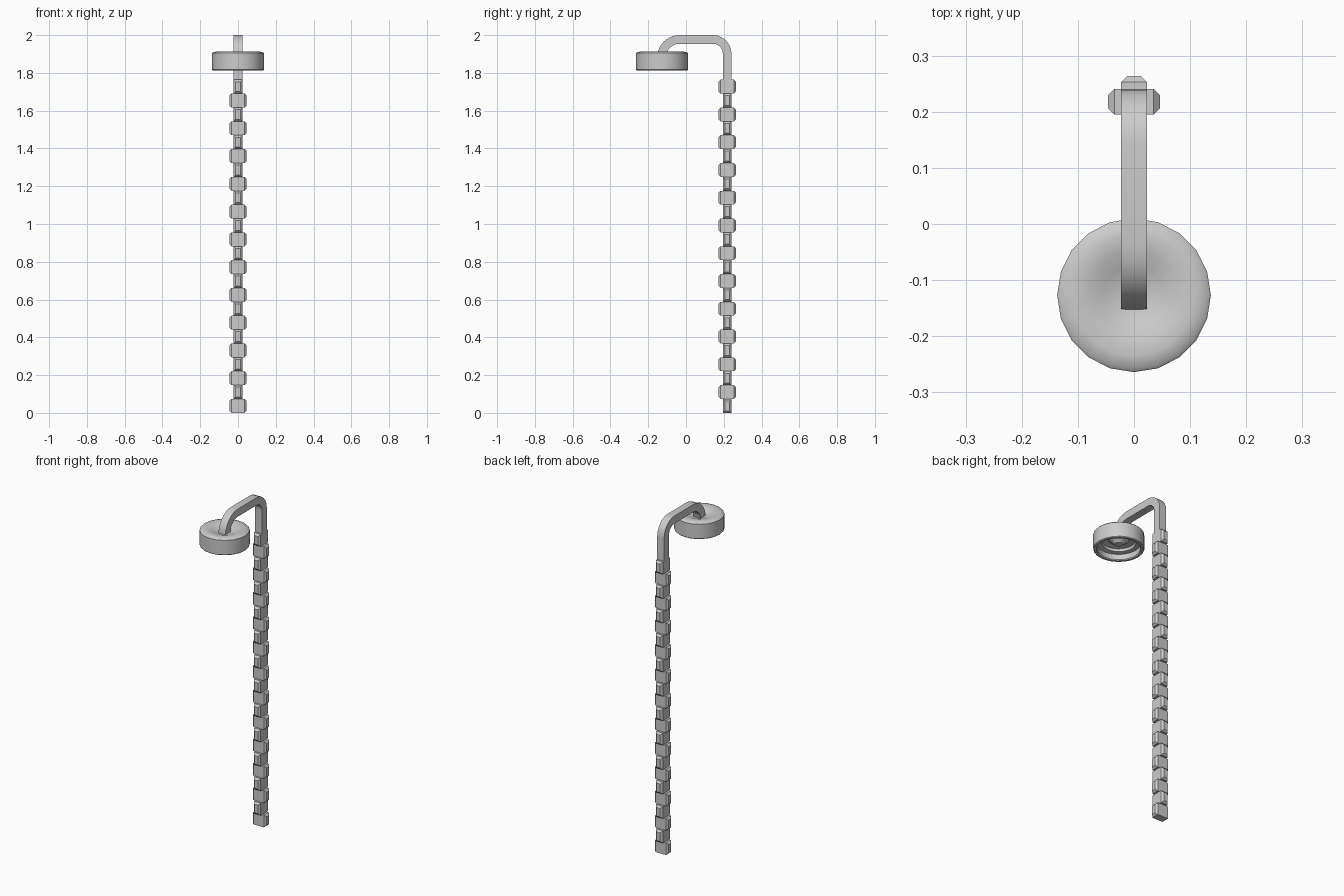
import bpy, bmesh, math
from mathutils import Vector

if "Cube" in bpy.data.objects:
    bpy.data.objects.remove(bpy.data.objects["Cube"])

H = 0.023                 # half thickness of the square tube
Y = 0.218                 # post position
CELL, COUNT = 0.0735, 24  # height and number of the knobbed cells
HEAD_Y = -0.127


def finish(bm, name, angle):
    bmesh.ops.recalc_face_normals(bm, faces=bm.faces)
    mesh = bpy.data.meshes.new(name)
    bm.to_mesh(mesh)
    bm.free()
    ob = bpy.data.objects.new(name, mesh)
    bpy.context.collection.objects.link(ob)
    bpy.ops.object.select_all(action='DESELECT')
    ob.select_set(True)
    bpy.context.view_layer.objects.active = ob
    bpy.ops.object.shade_smooth_by_angle(angle=math.radians(angle))
    return ob


# Path of the tube: (y, z, direction angle of its outer side)
path = [(Y, i * CELL, 0.0) for i in range(COUNT + 1)]


def arc(cy, r, start, steps=6):
    cz = 2.0 - H - r
    for i in range(steps + 1):
        a = math.radians(start + 90 * i / steps)
        path.append((cy + r * math.cos(a), cz + r * math.sin(a), a))


arc(Y - 0.075, 0.075, 0)
arc(-0.035, 0.095, 90)

# Post and curved arm: one square tube swept along the path
bm = bmesh.new()
rings = []
for y, z, a in path:
    c, n = Vector((0, y, z)), Vector((0, math.cos(a), math.sin(a)))
    rings.append([bm.verts.new(c + n * (H * s) + Vector((H * t, 0, 0)))
                  for s, t in ((-1, -1), (-1, 1), (1, 1), (1, -1))])
bumps = []
for i, (lo, hi) in enumerate(zip(rings, rings[1:])):
    for k in range(4):
        f = bm.faces.new((lo[k], lo[(k + 1) % 4], hi[(k + 1) % 4], hi[k]))
        # even cells have knobs on the left and right, odd cells front and back
        if i < COUNT and k % 2 != i % 2:
            bumps.append(f)
bm.faces.new(rings[0])
bm.faces.new(rings[-1])
bmesh.ops.recalc_face_normals(bm, faces=bm.faces)

# Knobs: straight extrusion, then a tapered tip
for f in bumps:
    n = f.normal.copy()
    f = bmesh.ops.extrude_discrete_faces(bm, faces=[f])['faces'][0]
    bmesh.ops.translate(bm, verts=f.verts, vec=n * 0.012)
    f = bmesh.ops.extrude_discrete_faces(bm, faces=[f])['faces'][0]
    c = f.calc_center_median()
    for v in f.verts:
        d = v.co - c
        v.co = c + n * 0.011 + Vector([x - math.copysign(0.011, x) if abs(x) > 0.005 else x for x in d])
finish(bm, "post_and_arm", 30)

# Round head: dished top, open underside with a step and a central boss
profile = [(0, 1.888), (0.03, 1.890), (0.055, 1.900), (0.08, 1.909), (0.108, 1.914),
           (0.132, 1.909), (0.137, 1.904), (0.137, 1.817), (0.133, 1.813), (0.121, 1.813),
           (0.117, 1.818), (0.117, 1.850), (0.092, 1.853), (0.088, 1.868),
           (0.055, 1.872), (0.040, 1.862), (0.022, 1.845), (0, 1.842)]
bm = bmesh.new()
vs = [bm.verts.new((r, 0, z)) for r, z in profile]
edges = [bm.edges.new(p) for p in zip(vs, vs[1:])]
bmesh.ops.spin(bm, geom=vs + edges, cent=(0, 0, 0), axis=(0, 0, 1),
               angle=2 * math.pi, steps=20, use_duplicate=False)
bmesh.ops.remove_doubles(bm, verts=bm.verts, dist=0.0005)
bmesh.ops.translate(bm, verts=bm.verts, vec=(0, HEAD_Y, 0))
finish(bm, "round_head", 35)
